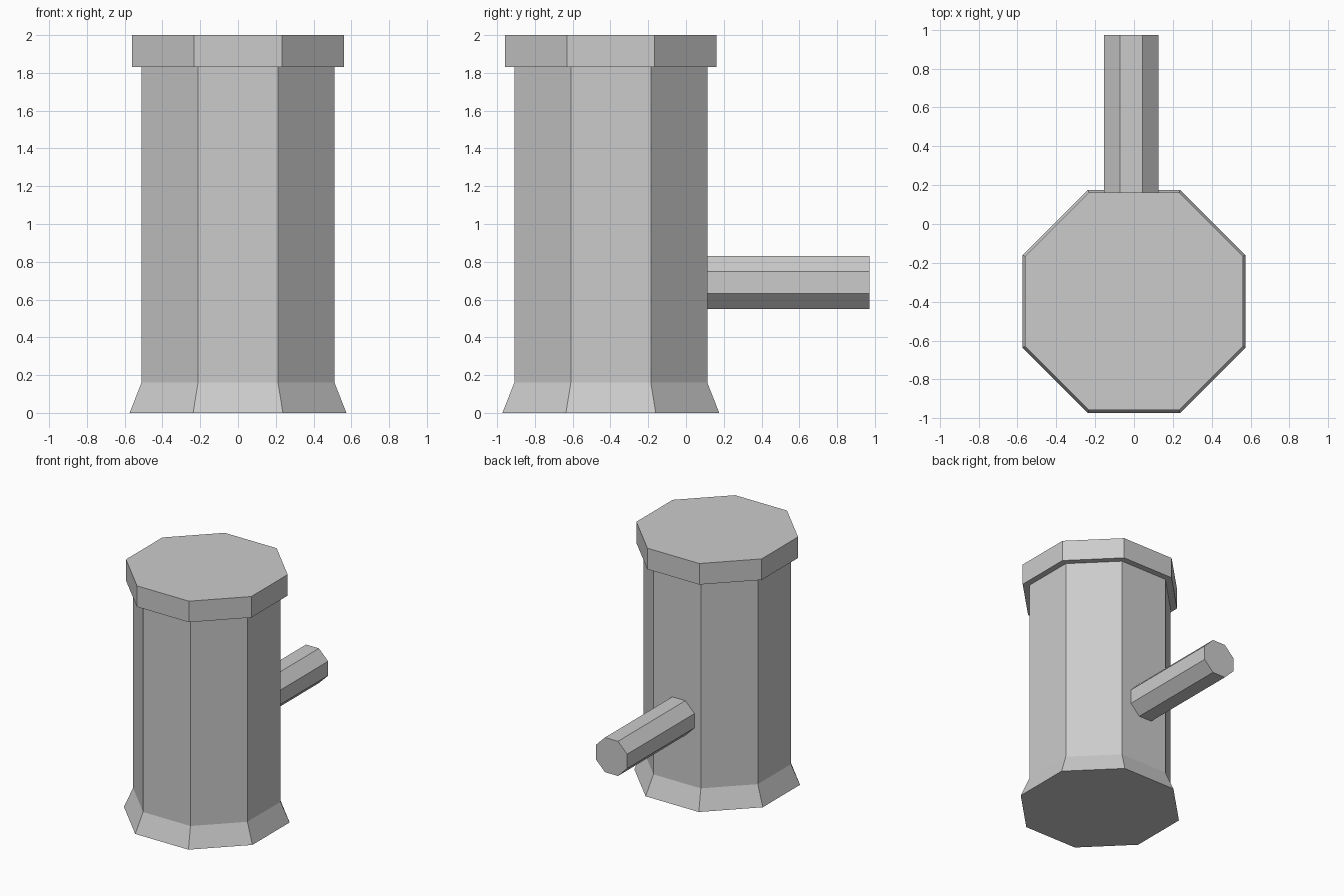
import bpy, bmesh
from math import pi, cos, sin

if "Cube" in bpy.data.objects:
    bpy.data.objects.remove(bpy.data.objects["Cube"])

SIDES = 8


def loft(name, rings, to_point):
    """Skin octagonal rings (apothem, distance along axis), cap both ends."""
    bm = bmesh.new()
    loops = []
    for apothem, d in rings:
        r = apothem / cos(pi / SIDES)
        angles = [(i + 0.5) * 2 * pi / SIDES for i in range(SIDES)]
        loops.append([bm.verts.new(to_point(r * cos(a), r * sin(a), d)) for a in angles])
    for low, high in zip(loops, loops[1:]):
        for i in range(SIDES):
            j = (i + 1) % SIDES
            bm.faces.new((low[i], low[j], high[j], high[i]))
    bm.faces.new(loops[0])
    bm.faces.new(loops[-1])
    bmesh.ops.recalc_face_normals(bm, faces=bm.faces)
    mesh = bpy.data.meshes.new(name)
    bm.to_mesh(mesh)
    bm.free()
    obj = bpy.data.objects.new(name, mesh)
    bpy.context.collection.objects.link(obj)
    return obj


# Upright octagonal body: flared foot, straight shaft, overhanging cap
loft("body",
     [(0.574, 0), (0.511, 0.16), (0.511, 1.83), (0.56, 1.83), (0.56, 2.0)],
     lambda u, v, d: (u, v - 0.398, d))

# Octagonal handle sticking out of the back
loft("handle", [(0.14, 0.11), (0.14, 0.972)],
     lambda u, v, d: (u - 0.015, d, v + 0.691))
